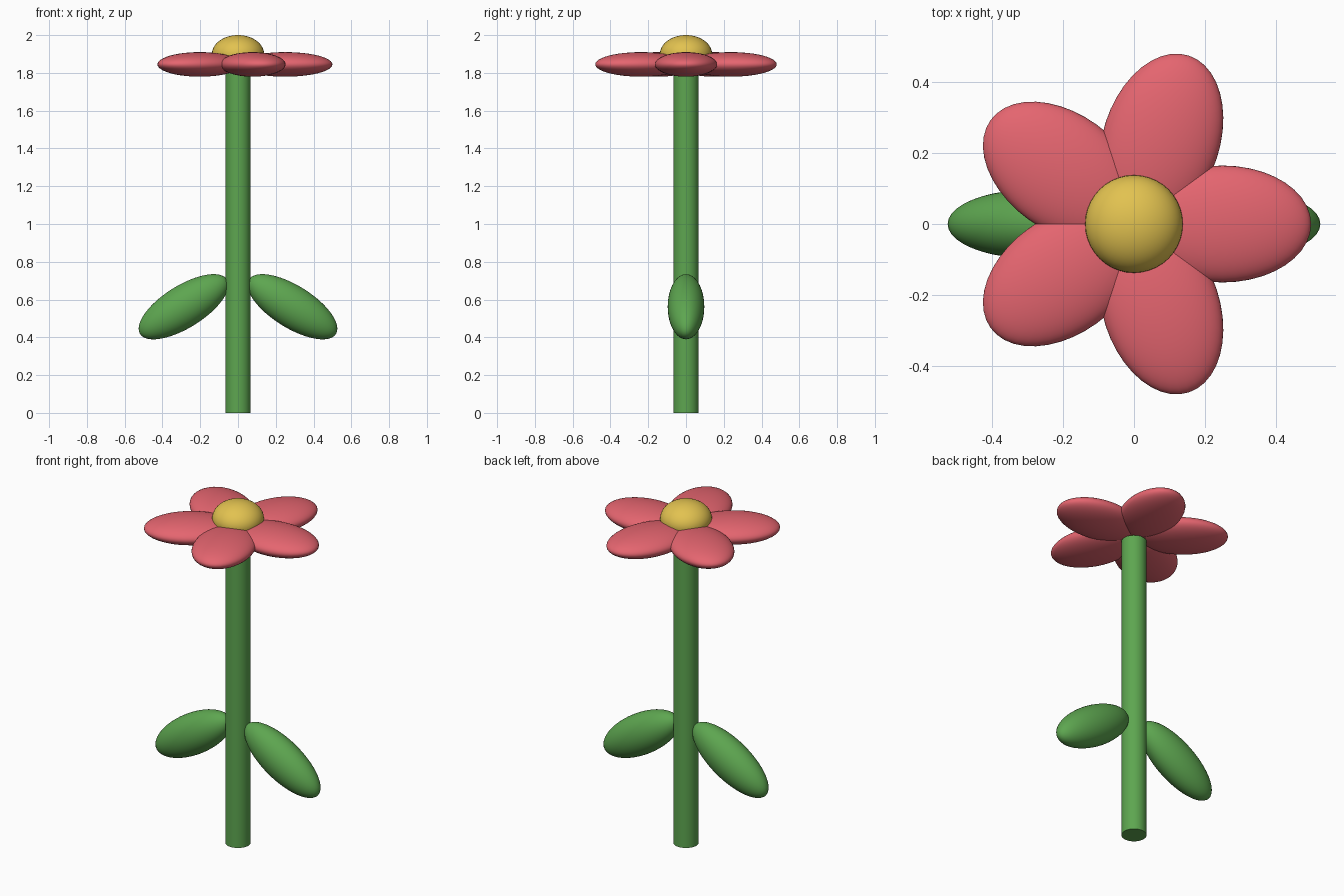
import bpy
from math import cos, sin, tau, radians

cube = bpy.data.objects.get("Cube")
if cube:
    bpy.data.objects.remove(cube, do_unlink=True)


def make_material(name, rgb):
    mat = bpy.data.materials.new(name)
    mat.use_nodes = True
    color = (*rgb, 1)
    mat.diffuse_color = color
    mat.node_tree.nodes["Principled BSDF"].inputs["Base Color"].default_value = color
    return mat


green = make_material("leaf green", (0.11, 0.38, 0.08))
pink = make_material("petal pink", (0.78, 0.13, 0.16))
yellow = make_material("centre yellow", (0.76, 0.54, 0.08))


def finish(name, mat):
    obj = bpy.context.object
    obj.name = name
    obj.data.materials.append(mat)
    bpy.ops.object.shade_smooth_by_angle(angle=radians(40))
    return obj


def ellipsoid(name, mat, location, radii, rotation=(0, 0, 0)):
    bpy.ops.mesh.primitive_uv_sphere_add(
        segments=40, ring_count=24, radius=1, location=location, rotation=rotation)
    bpy.context.object.scale = radii
    return finish(name, mat)


# Stem
stem_height = 1.8
bpy.ops.mesh.primitive_cylinder_add(
    vertices=32, radius=0.067, depth=stem_height, location=(0, 0, stem_height / 2))
finish("stem", green)

# Drooping leaves on both sides
for side, label in ((1, "left"), (-1, "right")):
    ellipsoid(label + "_leaf", green, (side * 0.288, 0, 0.562),
              (0.272, 0.097, 0.112), (0, side * radians(32), 0))

# Ring of five petals whose inner tips meet on the stem axis
reach = 0.25
for i in range(5):
    angle = tau * i / 5
    ellipsoid(f"petal_{i + 1}", pink, (reach * cos(angle), reach * sin(angle), 1.845),
              (reach, 0.165, 0.065), (0, 0, angle))

# Domed flower centre
ellipsoid("flower_centre", yellow, (0, 0, 1.9), (0.138, 0.138, 0.1))
